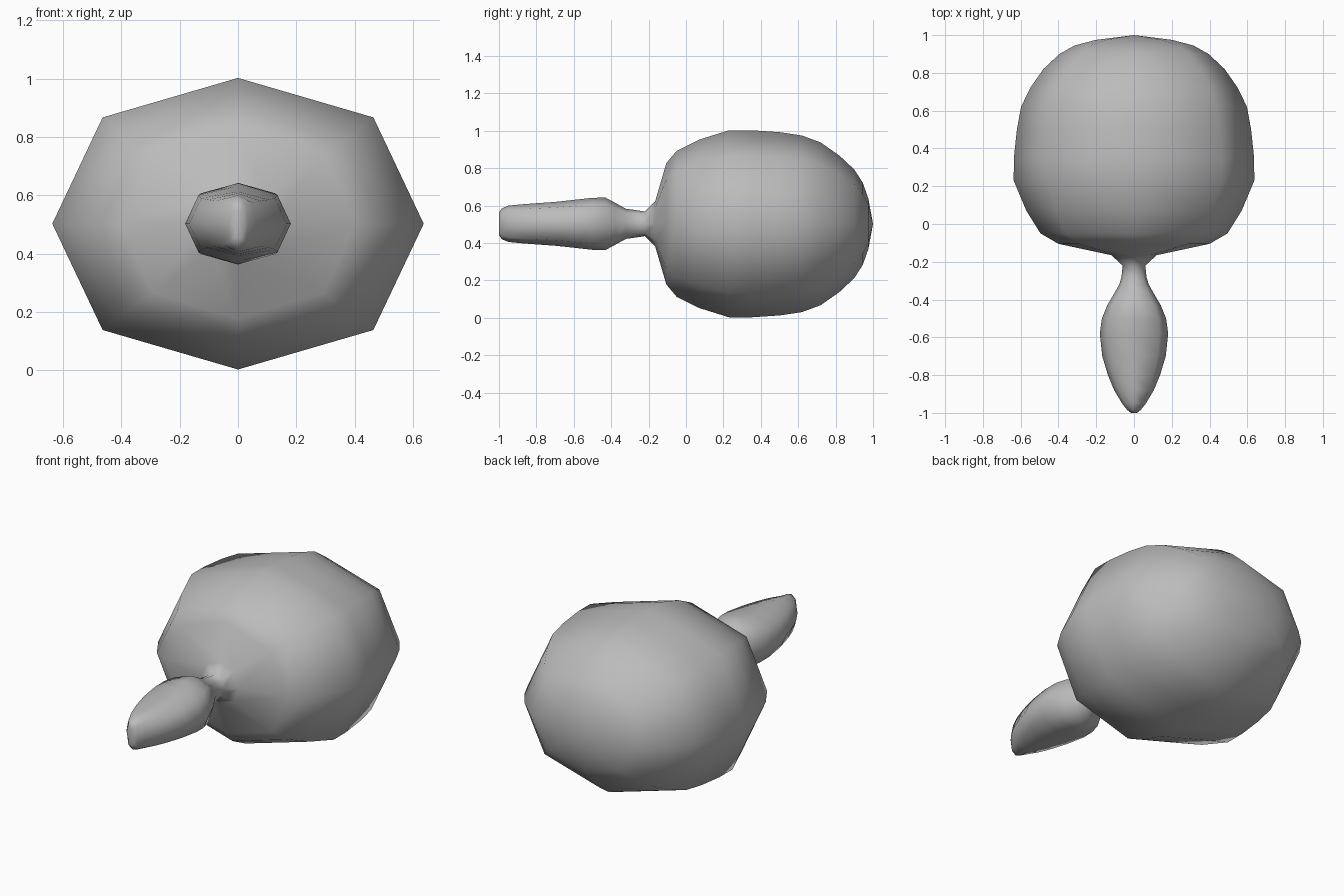
import bpy, bmesh, math

cube = bpy.data.objects.get("Cube")
if cube:
    bpy.data.objects.remove(cube)

grey = bpy.data.materials.new("plain grey")
grey.use_nodes = True
colour = (0.5, 0.5, 0.5, 1)
grey.diffuse_color = colour
grey.node_tree.nodes["Principled BSDF"].inputs["Base Color"].default_value = colour

SIDES = 8
CENTRE_Z = 0.503


def section(bm, y, rx, rz, diagonal):
    """Eight-sided ring across the y axis; diagonal is the corner reach."""
    ring = []
    for i in range(SIDES):
        a = i * math.tau / SIDES
        k = diagonal / math.cos(math.pi / 4) if i % 2 else 1
        ring.append(bm.verts.new((rx * k * math.cos(a), y, CENTRE_Z + rz * k * math.sin(a))))
    return ring


# Sections from the handle tip to the back: y, half width, half height
handle = [(-1.0, .016, .06), (-.985, .035, .082), (-.95, .063, .097), (-.88, .105, .104),
          (-.8, .138, .11), (-.7, .168, .117), (-.58, .181, .13), (-.5, .17, .139),
          (-.43, .142, .14), (-.38, .112, .113), (-.32, .078, .08), (-.28, .066, .075),
          (-.22, .06, .066)]
body = [(-.165, .12, .12), (-.105, .4, .325), (-.05, .495, .39), (.07, .57, .45),
        (.23, .637, .5), (.35, .636, .5), (.5, .62, .49), (.62, .598, .472), (.72, .55, .435),
        (.82, .48, .365), (.9, .395, .29), (.945, .315, .22), (.975, .2, .135)]

bm = bmesh.new()
rings = [section(bm, *s, .75) for s in handle] + [section(bm, *s, .729) for s in body]
for a, b in zip(rings, rings[1:]):
    for i in range(SIDES):
        j = (i + 1) % SIDES
        bm.faces.new((a[i], a[j], b[j], b[i]))

# Blunt handle tip and rounded back
bm.faces.new(rings[0])
pole = bm.verts.new((0, 1.0, CENTRE_Z))
for i in range(SIDES):
    bm.faces.new((rings[-1][i], rings[-1][(i + 1) % SIDES], pole))
bmesh.ops.recalc_face_normals(bm, faces=bm.faces[:])
for f in bm.faces:
    f.smooth = True

mesh = bpy.data.meshes.new("rounded_body_with_handle")
bm.to_mesh(mesh)
bm.free()
mesh.materials.append(grey)
obj = bpy.data.objects.new("rounded_body_with_handle", mesh)
bpy.context.collection.objects.link(obj)
